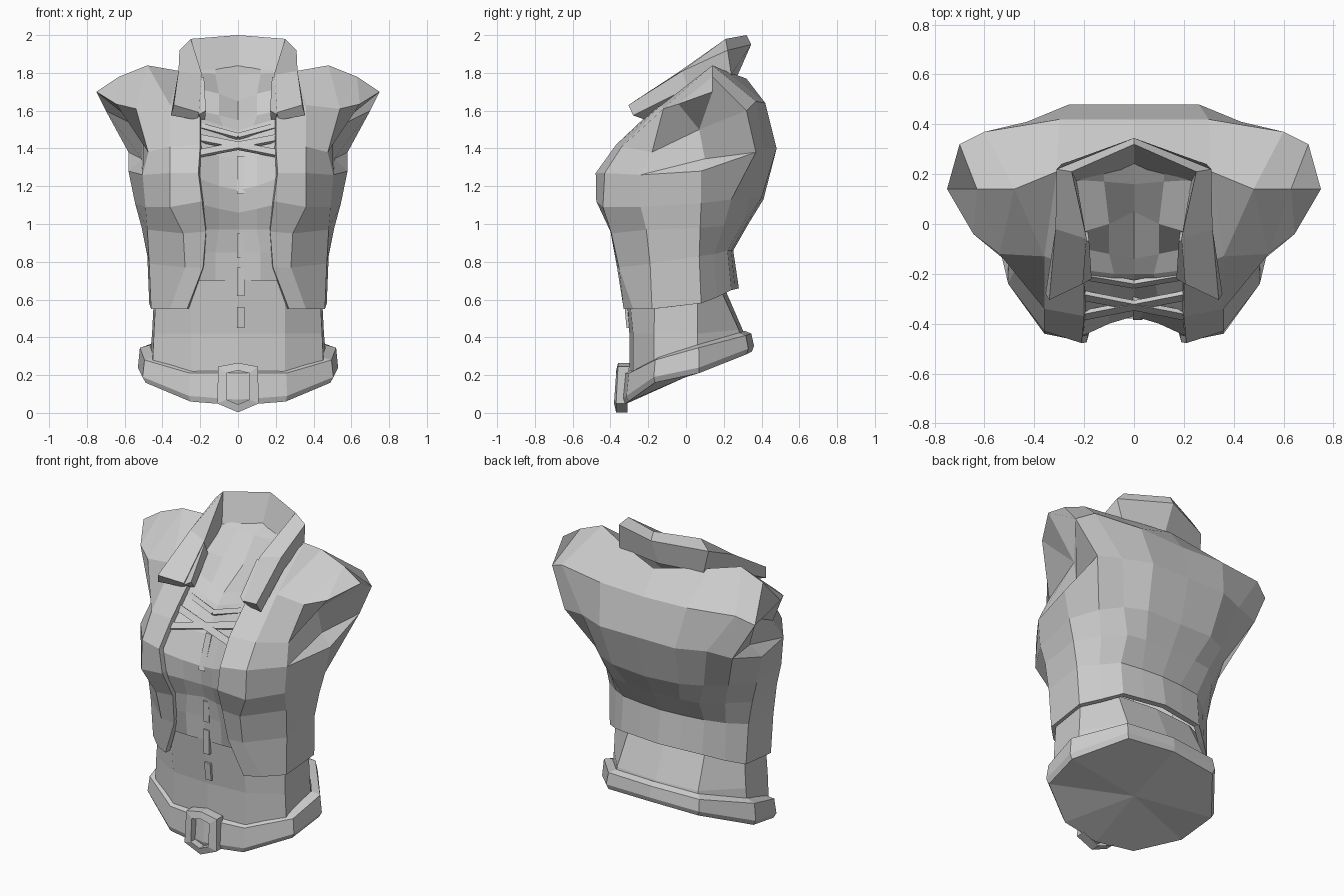
import bpy, bmesh, math
from mathutils import Vector

grey = bpy.data.materials.new("light_grey")
grey.diffuse_color = (0.6, 0.6, 0.6, 1)


def make(name, verts, faces, mirror=True, thick=0.0, recalc=False):
    me = bpy.data.meshes.new(name)
    me.from_pydata(verts, [], faces)
    if recalc:
        bm = bmesh.new()
        bm.from_mesh(me)
        bmesh.ops.recalc_face_normals(bm, faces=bm.faces)
        bm.to_mesh(me)
        bm.free()
    ob = bpy.data.objects.new(name, me)
    bpy.context.collection.objects.link(ob)
    me.materials.append(grey)
    if mirror:
        m = ob.modifiers.new("mirror", 'MIRROR')
        m.use_clip = True
    if thick:
        s = ob.modifiers.new("thickness", 'SOLIDIFY')
        s.thickness, s.offset = thick, -1
    return ob


def grid(rows, cols, wrap=False):
    """Quads between successive rows of a vertex grid."""
    n = cols if wrap else cols - 1
    return [(r * cols + c, r * cols + (c + 1) % cols,
             (r + 1) * cols + (c + 1) % cols, (r + 1) * cols + c)
            for r in range(rows - 1) for c in range(n)]


# Vest: half rings from hem to shoulder, front opening round to the armhole
vest_front = [
    [(.27, -.33, .55), (.36, -.28, .55), (.46, -.18, .55), (.47, .08, .58)],
    [(.185, -.365, .77), (.28, -.355, .77), (.47, -.19, .79), (.48, .07, .83)],
    [(.17, -.40, .96), (.29, -.395, .95), (.48, -.21, .97), (.51, .075, .98)],
    [(.19, -.475, 1.12), (.36, -.44, 1.09), (.49, -.24, 1.09), (.545, .08, 1.11)],
    [(.21, -.478, 1.27), (.36, -.43, 1.27), (.505, -.24, 1.26), (.58, .08, 1.28)],
    [(.20, -.37, 1.42), (.36, -.34, 1.41), (.475, -.18, 1.38), (.50, .07, 1.50)],
    [(.20, -.18, 1.60), (.36, -.13, 1.63), (.54, -.12, 1.61), (.75, .14, 1.70)],
]
# Vest: the same rings from the armhole to the back centre
vest_back = [
    [(.38, .16, .61), (.28, .24, .65), (.14, .26, .655), (0, .28, .66)],
    [(.38, .15, .84), (.28, .22, .86), (.14, .24, .86), (0, .25, .86)],
    [(.41, .20, .99), (.30, .30, 1.0), (.18, .32, 1.0), (0, .33, 1.0)],
    [(.46, .24, 1.13), (.36, .34, 1.14), (.23, .40, 1.14), (0, .41, 1.13)],
    [(.58, .37, 1.38), (.43, .41, 1.40), (.26, .48, 1.40), (0, .48, 1.40)],
    [(.70, .32, 1.60), (.60, .37, 1.65), (.30, .42, 1.64), (0, .42, 1.63)],
    [(.63, .14, 1.78), (.48, .14, 1.84), (.31, .21, 1.81), (0, .32, 1.77)],
]
verts = [p for f, b in zip(vest_front, vest_back) for p in f + b]
p0, p1, p2, s, b, c, p4 = range(48, 55)
# Armhole: ledge under the recess and a bulging shoulder flap in front of it
verts += [(.51, .10, 1.345), (.645, -.04, 1.635)]
low, flap = 56, 57
shoulder = [(p2, flap, b), (flap, s, b), (p2, b, c), (p1, p2, c), (p1, c, p4), (p0, p1, p4)]
armhole = [(34, 35, low), (34, low, 43, 42), (35, 36, low), (low, 36, 44, 43),
           (42, 43, flap, p2), (43, s, flap)]
body = [f for f in grid(7, 8) if f[0] not in (34, 35, 42)]
make("vest", verts, body + shoulder + armhole, thick=.032)

# Shirt chest: half strip seen through the vest opening, up into the neck
chest = [
    [(0, -.325, .70), (.12, -.33, .70), (.28, -.32, .70)],
    [(0, -.325, .85), (.12, -.345, .85), (.22, -.365, .85)],
    [(0, -.33, .97), (.10, -.36, .97), (.22, -.39, .97)],
    [(0, -.36, 1.06), (.10, -.395, 1.08), (.22, -.455, 1.11)],
    [(0, -.37, 1.18), (.10, -.40, 1.20), (.23, -.46, 1.25)],
    [(0, -.30, 1.35), (.10, -.32, 1.36), (.23, -.37, 1.40)],
    [(0, -.20, 1.49), (.08, -.20, 1.52), (.24, -.18, 1.57)],
    [(0, -.14, 1.55), (.10, -.12, 1.575), (.25, -.09, 1.61)],
    [(0, .05, 1.65), (.10, -.0, 1.69), (.27, -.05, 1.73)],
    [(0, .16, 1.79), (.12, .17, 1.795), (.29, .18, 1.80)],
    [(0, .28, 1.86), (.12, .26, 1.86), (.27, .22, 1.85)],
]
make("shirt_chest", [p for r in chest for p in r], grid(11, 3))

# Shirt waist: lower tube running from the belt up under the vest
waist = [[(0, -.30, .10), (.25, -.28, .10), (.455, -.17, .20), (.47, .06, .25), (.29, .30, .33), (0, .33, .35)],
         [(0, -.30, .42), (.25, -.28, .42), (.445, -.17, .42), (.455, .06, .42), (.28, .28, .44), (0, .30, .44)],
         [(0, -.325, .71), (.25, -.31, .71), (.43, -.16, .71), (.44, .06, .71), (.26, .175, .67), (0, .20, .67)]]
make("shirt_waist", [p for r in waist for p in r], grid(3, 6))

# Belt: tilted band with a chamfered top lip and a fanned underside
plan = [(0, -.345), (.26, -.315), (.505, -.17), (.53, .07), (.32, .33), (0, .36)]
low = [.04, .06, .16, .21, .31, .325]
high = [.21, .21, .28, .345, .41, .42]
belt = [(x * .97, y * .97, z) for (x, y), z in zip(plan, low)]
belt += [(x, y, z + .03) for (x, y), z in zip(plan, low)]
belt += [(x * .98, y * .96, z) for (x, y), z in zip(plan, high)]
belt += [(x * .88, y * .86, z + .015) for (x, y), z in zip(plan, high)]
belt.append((0, 0, .19))
make("belt", belt, grid(4, 6) + [(i + 1, i, 24) for i in range(5)])

# Buckle: pointed frame with an open centre
outer = [(0, .265), (.105, .245), (.11, .05), (0, .003)]
inner = [(0, .225), (.06, .21), (.06, .07), (0, .045)]
buckle = []
for outline, y in ((outer, -.30), (outer, -.36), (inner, -.37), (inner, -.32)):
    buckle += [(x, y - .01 * (z < .15), z) for x, z in outline]
make("buckle", buckle, grid(4, 4), recalc=True)

# Collar: closed section swept from the back of the neck to the lapel tip
collar = [
    [(0, .32, 2.0), (0, .345, 1.95), (0, .27, 1.78), (0, .22, 1.79)],
    [(.25, .21, 1.98), (.31, .22, 1.92), (.29, .24, 1.79), (.23, .17, 1.78)],
    [(.19, -.06, 1.79), (.315, -.02, 1.81), (.31, .01, 1.72), (.20, -.03, 1.70)],
    [(.205, -.24, 1.59), (.34, -.305, 1.63), (.355, -.28, 1.575), (.215, -.21, 1.55)],
]
make("collar", [p for r in collar for p in r], grid(4, 4, True) + [(12, 13, 14, 15)], recalc=True)

# Upright lapel edge standing beside the throat
lapel = [(.18, -.07, 1.78), (.215, -.06, 1.76), (.205, -.24, 1.58), (.17, -.22, 1.60),
         (.185, -.03, 1.70), (.22, -.02, 1.69), (.21, -.19, 1.55), (.175, -.18, 1.55)]
box_faces = [(0, 1, 2, 3), (7, 6, 5, 4), (0, 4, 5, 1), (1, 5, 6, 2), (2, 6, 7, 3), (3, 7, 4, 0)]
make("lapel", lapel, box_faces, recalc=True)


def strap(name, a, b, width, depth, normal, mirror):
    """Flat bar from a to b facing along normal."""
    a, b, n = Vector(a), Vector(b), Vector(normal).normalized()
    side = (b - a).cross(n).normalized() * width / 2
    vs = [p + sgn * side - n * d for d in (0, depth)
          for p, sgn in ((a, 1), (b, 1), (b, -1), (a, -1))]
    ob = make(name, vs, box_faces, False, recalc=True)
    if mirror:
        ob.modifiers.new("mirror", 'MIRROR')


# Laces crossing the chest
facing = (0, -.8, .6)
strap("cross_lace", (-.205, -.375, 1.38), (.205, -.295, 1.46), .04, .02, facing, True)
strap("upper_lace", (0, -.25, 1.47), (.205, -.215, 1.525), .03, .02, facing, True)

# Placket loops down the shirt front
for z0, z1, y0, y1 in ((1.16, 1.36, -.385, -.31), (.82, .95, -.335, -.34),
                       (.62, .77, -.335, -.335), (.45, .56, -.315, -.325)):
    strap("placket_loop", (.015, y0, z0), (.015, y1, z1), .04, .025, (0, -1, 0), False)
